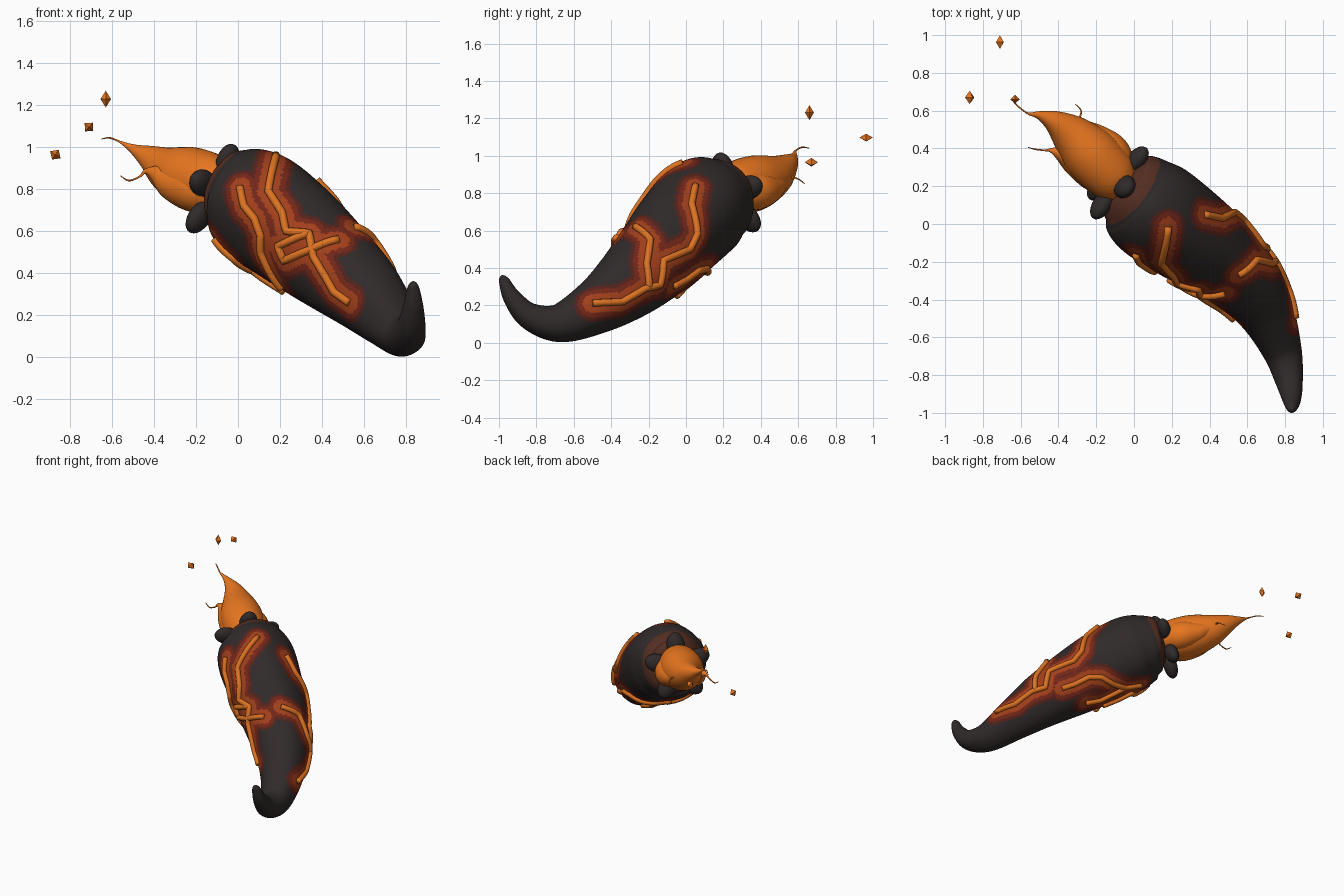
import bpy, bmesh, math
from mathutils import Vector, Matrix
from mathutils.bvhtree import BVHTree
from mathutils.kdtree import KDTree

if "Cube" in bpy.data.objects:
    bpy.data.objects.remove(bpy.data.objects["Cube"])


def material(name, rgb):
    m = bpy.data.materials.new(name)
    m.diffuse_color = (*rgb, 1)
    m.use_nodes = True
    m.node_tree.nodes["Principled BSDF"].inputs["Base Color"].default_value = m.diffuse_color
    return m


CHAR = material("charcoal", (0.030, 0.023, 0.023))
BROWN = material("scorched brown", (0.090, 0.027, 0.016))
OUTER = material("dim ember red", (0.085, 0.016, 0.011))
MID = material("deep red glow", (0.17, 0.019, 0.009))
INNER = material("hot rust glow", (0.36, 0.050, 0.011))
ORANGE = material("lava orange", (0.72, 0.17, 0.016))
FLAME = material("flame orange", (0.80, 0.18, 0.014))


def catmull(pts, steps):
    """Smooth interpolation of (x, y, z, r) points."""
    v = [Vector(p) for p in pts]
    out = []
    for i in range(len(v) - 1):
        a, b, c, d = v[max(i - 1, 0)], v[i], v[i + 1], v[min(i + 2, len(v) - 1)]
        for k in range(steps):
            t = k / steps
            out.append(0.5 * (2 * b + (c - a) * t + (2 * a - 5 * b + 4 * c - d) * t * t
                              + (3 * b - a - 3 * c + d) * t ** 3))
    return out + [v[-1]]


def sweep(name, path, sides, mats, wave=0.0):
    """Round tube of varying radius along a path, closed at both ends."""
    bm = bmesh.new()
    pos = [Vector(p[:3]) for p in path]
    n = len(pos)
    normal, rings = None, []
    for i in range(n):
        tan = (pos[min(i + 1, n - 1)] - pos[max(i - 1, 0)]).normalized()
        if normal is None:
            normal = tan.orthogonal()
        normal = (normal - tan * normal.dot(tan)).normalized()
        side = tan.cross(normal)
        ring = []
        for k in range(sides):
            a = 2 * math.pi * k / sides
            r = max(path[i][3], 0.001) * (1 + wave * math.sin(5 * a + i * 0.03))
            ring.append(bm.verts.new(pos[i] + (normal * math.cos(a) + side * math.sin(a)) * r))
        rings.append(ring)
    for r0, r1 in zip(rings, rings[1:]):
        for k in range(sides):
            j = (k + 1) % sides
            bm.faces.new((r0[k], r0[j], r1[j], r1[k]))
    bm.faces.new(rings[0][::-1])
    bm.faces.new(rings[-1])
    return finish(name, bm, mats)


def finish(name, bm, mats, smooth=True):
    bmesh.ops.recalc_face_normals(bm, faces=bm.faces)
    me = bpy.data.meshes.new(name)
    bm.to_mesh(me)
    bm.free()
    for m in mats:
        me.materials.append(m)
    for p in me.polygons:
        p.use_smooth = smooth
    ob = bpy.data.objects.new(name, me)
    bpy.context.collection.objects.link(ob)
    return ob


# Pepper body
BODY = [(-0.085, 0.222, 0.787, 0.03), (-0.075, 0.215, 0.783, 0.12), (-0.05, 0.197, 0.777, 0.185),
        (0.005, 0.16, 0.762, 0.235), (0.10, 0.08, 0.717, 0.27), (0.25, -0.03, 0.605, 0.262),
        (0.40, -0.14, 0.48, 0.238), (0.58, -0.30, 0.325, 0.196), (0.70, -0.47, 0.20, 0.15),
        (0.785, -0.67, 0.108, 0.105), (0.822, -0.83, 0.14, 0.073), (0.835, -0.925, 0.235, 0.05),
        (0.835, -0.97, 0.325, 0.03), (0.835, -0.98, 0.352, 0.017), (0.835, -0.982, 0.362, 0.004)]
body = sweep("pepper_body", catmull(BODY, 20), 150,
             [CHAR, BROWN, OUTER, MID, INNER], wave=0.012)
bvh = BVHTree.FromPolygons([v.co for v in body.data.vertices],
                           [p.vertices[:] for p in body.data.polygons])


# Lava cracks, drawn in a view and projected on to the body
H = Vector((0.642, 0.766, 0))
VIEWS = {  # picture right, picture up, towards the viewer
    "front": (Vector((1, 0, 0)), Vector((0, 0, 1)), Vector((0, -1, 0))),
    "right": (Vector((0, 1, 0)), Vector((0, 0, 1)), Vector((1, 0, 0))),
    "below": (Vector((-0.766, 0.642, 0)), H * 0.483 + Vector((0, 0, 0.876)),
              H * 0.876 - Vector((0, 0, 0.483))),
}


def project(view, a, b):
    right, up, out = VIEWS[view]
    flat = right * a + up * b
    hit = bvh.ray_cast(flat + out * 4, -out)[0]
    return hit or bvh.find_nearest(flat + out * Vector((0.3, -0.05, 0.55)).dot(out))[0]


CRACKS = [
    ("front", [(0.01, 0.81), (0.03, 0.72), (0.08, 0.66), (0.11, 0.58), (0.11, 0.50),
               (0.17, 0.38), (0.21, 0.33)]),
    ("front", [(0.18, 0.96), (0.145, 0.79), (0.21, 0.69), (0.23, 0.60), (0.34, 0.59),
               (0.36, 0.48), (0.42, 0.38), (0.46, 0.31), (0.53, 0.26)]),
    ("front", [(0.34, 0.59), (0.19, 0.53), (0.22, 0.46), (0.34, 0.51), (0.48, 0.56)]),
    ("right", [(0.05, 0.84), (0.03, 0.74), (0.06, 0.58), (0.02, 0.50), (-0.12, 0.44),
               (-0.14, 0.31), (-0.22, 0.29), (-0.34, 0.22), (-0.50, 0.21)]),
    ("right", [(-0.27, 0.62), (-0.19, 0.55), (-0.21, 0.42), (-0.20, 0.29)]),
    ("below", [(0.05, 0.46), (-0.06, 0.44), (-0.14, 0.46), (-0.23, 0.51), (-0.32, 0.51),
               (-0.42, 0.46), (-0.51, 0.43)]),
    ("below", [(-0.06, 0.44), (-0.16, 0.39), (-0.24, 0.35), (-0.34, 0.33)]),
    ("space", [(-0.10, 0.02, 0.57), (-0.03, -0.01, 0.47), (0.07, 0.05, 0.41), (0.12, -0.02, 0.36),
               (0.21, -0.08, 0.30)]),
]
glow = []
for i, (view, pts) in enumerate(CRACKS):
    keys = [Vector(p) if view == "space" else project(view, *p) for p in pts]
    path = []
    for a, b in zip(keys, keys[1:]):
        for k in range(6):
            path.append(a.lerp(b, k / 6))
    path.append(keys[-1])
    tube = []
    for p in path:
        co, nor, _, _ = bvh.find_nearest(p)
        glow.append(co)
        tube.append((*(co + nor * 0.004), 0.019))
    sweep("lava_crack_%d" % (i + 1), tube, 10, [ORANGE])

# Glow bands by distance from the cracks, brown shoulder near the stem
tree = KDTree(len(glow))
for i, p in enumerate(glow):
    tree.insert(p, i)
tree.balance()
AXIS = Vector((-0.75, 0.57, 0.35)).normalized()
CENTRE = Vector((-0.08, 0.22, 0.78))
for f in body.data.polygons:
    d = tree.find(f.center)[2]
    if d < 0.052:
        f.material_index = 4
    elif d < 0.078:
        f.material_index = 3
    elif d < 0.098:
        f.material_index = 2
    elif (f.center - CENTRE).dot(AXIS) > -0.075:
        f.material_index = 1

# Sepals around the stem
up = (Vector((0, 0, 1)) - AXIS * AXIS.z).normalized()
for i in range(5):
    radial = Matrix.Rotation(2 * math.pi * i / 5, 3, AXIS) @ up
    tangent = AXIS.cross(radial)
    bm = bmesh.new()
    bmesh.ops.create_icosphere(bm, subdivisions=3, radius=1)
    for v in bm.verts:
        x, y, z = v.co
        v.co = CENTRE + radial * (0.155 + 0.09 * x) + tangent * 0.064 * y + AXIS * (0.018 + 0.048 * z)
    finish("sepal_%d" % (i + 1), bm, [CHAR])

# Flame stem: main tongue and two side tongues, each ending in a wisp
FLAMES = {
    "flame_main": [(-0.05, 0.20, 0.80, 0.10), (-0.12, 0.26, 0.825, 0.14), (-0.23, 0.37, 0.855, 0.148),
                   (-0.33, 0.47, 0.895, 0.112), (-0.42, 0.54, 0.95, 0.062), (-0.50, 0.575, 0.993, 0.023),
                   (-0.56, 0.585, 1.025, 0.006), (-0.61, 0.62, 1.045, 0.004), (-0.65, 0.66, 1.04, 0.002)],
    "flame_left": [(-0.08, 0.20, 0.78, 0.08), (-0.20, 0.28, 0.80, 0.11), (-0.31, 0.34, 0.83, 0.085),
                   (-0.39, 0.375, 0.875, 0.04), (-0.44, 0.39, 0.885, 0.012), (-0.47, 0.39, 0.86, 0.005),
                   (-0.52, 0.395, 0.842, 0.004), (-0.56, 0.405, 0.865, 0.002)],
    "flame_back": [(-0.06, 0.26, 0.80, 0.08), (-0.12, 0.375, 0.81, 0.10), (-0.20, 0.46, 0.83, 0.072),
                   (-0.26, 0.52, 0.86, 0.033), (-0.285, 0.56, 0.885, 0.008), (-0.28, 0.60, 0.875, 0.004),
                   (-0.31, 0.635, 0.85, 0.002)],
}
for name, pts in FLAMES.items():
    sweep(name, catmull(pts, 8), 36, [FLAME])

# Floating embers: stretched octahedra, two of them tilted
EMBERS = [((-0.63, 0.66, 1.23), (0.025, 0.024, 0.04), 0), ((-0.71, 0.963, 1.097), (0.028, 0.036, 0.028), 0.75),
          ((-0.87, 0.67, 0.965), (0.030, 0.035, 0.028), 0.6)]
for i, (loc, size, tilt) in enumerate(EMBERS):
    bm = bmesh.new()
    bmesh.ops.create_uvsphere(bm, u_segments=4, v_segments=2, radius=1)
    turn = Matrix.Rotation(tilt, 3, "Y")
    for v in bm.verts:
        v.co = Vector(loc) + turn @ Vector([c * s for c, s in zip(v.co, size)])
    finish("ember_%d" % (i + 1), bm, [FLAME], smooth=False)
